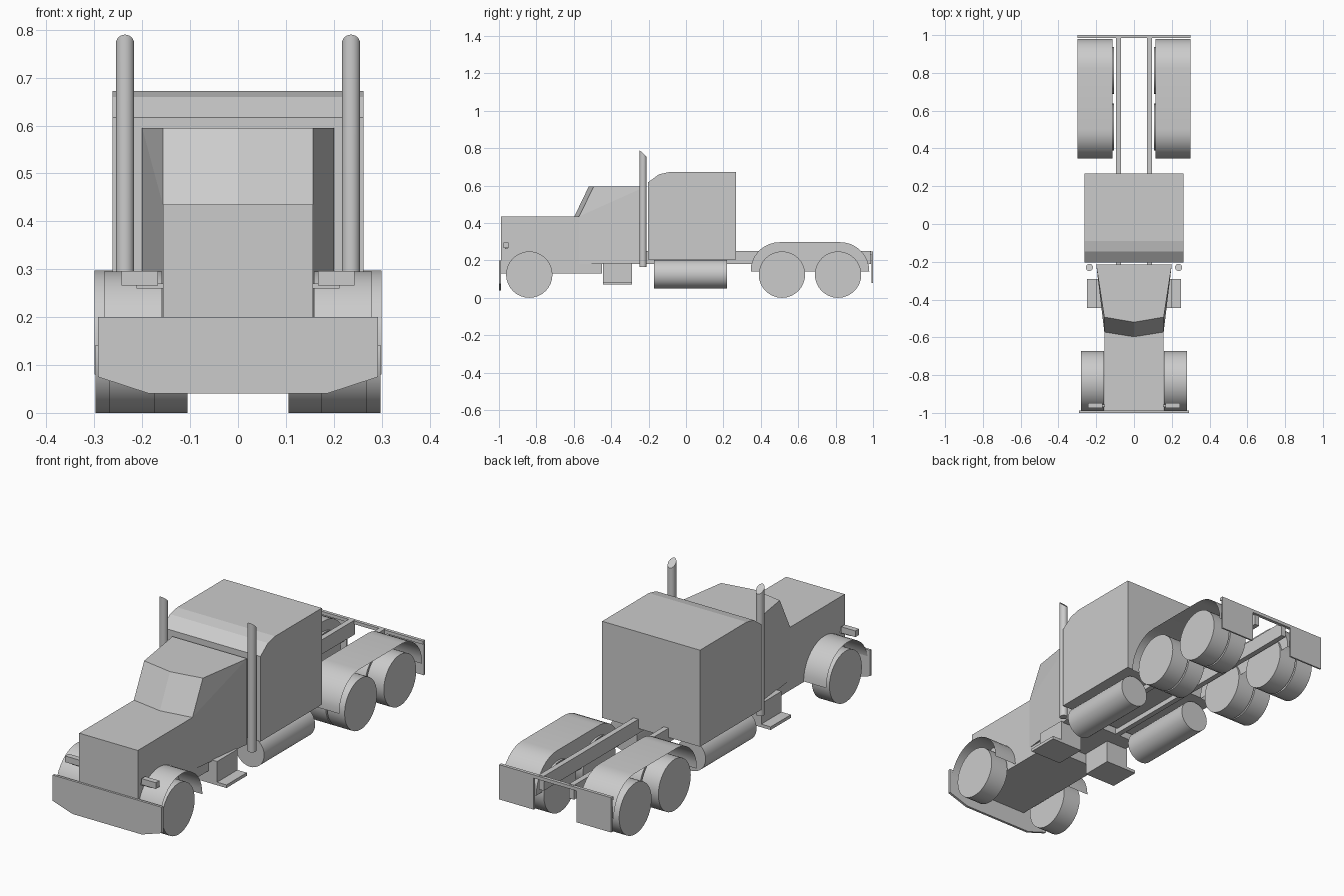
import bpy, bmesh
from math import pi, sin, cos, radians

if "Cube" in bpy.data.objects:
    bpy.data.objects.remove(bpy.data.objects["Cube"])


def finish(name, bm, mirror=False, fix=True):
    if fix:
        bmesh.ops.recalc_face_normals(bm, faces=bm.faces)
    me = bpy.data.meshes.new(name)
    bm.to_mesh(me)
    bm.free()
    ob = bpy.data.objects.new(name, me)
    bpy.context.collection.objects.link(ob)
    if mirror:
        ob.modifiers.new("Mirror", 'MIRROR').use_mirror_merge = False
    return ob


def box(name, x, y, z, mirror=False):
    bm = bmesh.new()
    bmesh.ops.create_cube(bm, size=1)
    for v in bm.verts:
        for i, (a, b) in enumerate((x, y, z)):
            v.co[i] = b if v.co[i] > 0 else a
    return finish(name, bm, mirror)


def extrude(name, pts, axis, a, b, mirror=False):
    """Prism: 2D profile pushed along an axis (0 = x, 1 = y)."""
    bm = bmesh.new()
    rings = []
    for d in (a, b):
        rings.append([bm.verts.new((d, p, q) if axis == 0 else (p, d, q)) for p, q in pts])
        bm.faces.new(rings[-1])
    n = len(pts)
    for i in range(n):
        j = (i + 1) % n
        bm.faces.new((rings[0][i], rings[0][j], rings[1][j], rings[1][i]))
    return finish(name, bm, mirror)


def arc(cy, cz, r, a0, a1, n):
    return [(cy + r * cos(radians(a0 + (a1 - a0) * i / n)),
             cz + r * sin(radians(a0 + (a1 - a0) * i / n))) for i in range(n + 1)]


def fender(name, pts, x0, x1):
    """Thin arched sheet, with a wall on the inboard side."""
    bm = bmesh.new()
    inner = [bm.verts.new((x0, y, z)) for y, z in pts]
    outer = [bm.verts.new((x1, y, z)) for y, z in pts]
    bm.faces.new(inner)
    for i in range(len(pts) - 1):
        bm.faces.new((inner[i], outer[i], outer[i + 1], inner[i + 1]))
    return finish(name, bm, True)


def smooth(ob):
    bpy.ops.object.select_all(action='DESELECT')
    ob.select_set(True)
    bpy.context.view_layer.objects.active = ob
    bpy.ops.object.shade_smooth_by_angle(angle=radians(30))


def x_cylinder(name, x0, x1, y, z, r, n=32):
    smooth(extrude(name, arc(y, z, r, 0, 360 * (n - 1) / n, n - 1), 0, x0, x1, True))


# Hood and lower body
box("hood", (-.157, .157), (-.99, -.56), (.13, .435))
box("cab_floor", (-.157, .157), (-.57, -.45), (.13, .2))

# Cab with a V-shaped windshield, widening to the rear
bm = bmesh.new()
for x, y, z in [(.157, -.572, .18), (0, -.597, .18), (.157, -.572, .435), (0, -.597, .435),
                (.157, -.493, .595), (0, -.52, .595), (.2, -.215, .18), (.2, -.215, .595)]:
    for s in ((-1, 1) if x else (1,)):
        bm.verts.new((s * x, y, z))
bmesh.ops.convex_hull(bm, input=bm.verts)
bmesh.ops.dissolve_limit(bm, angle_limit=radians(1), verts=bm.verts, edges=bm.edges)
finish("cab", bm)

# Sleeper with a rounded front roof
extrude("sleeper", [(-.203, .205), (.267, .205), (.267, .672), (-.09, .672),
                    (-.145, .66), (-.203, .617)], 0, -.262, .262)

# Chassis rails
box("frame_rail", (.068, .094), (-.45, .99), (.18, .25), True)

# Bumper with cut lower corners
extrude("front_bumper", [(-.292, .2), (-.292, .075), (-.185, .04), (.185, .04),
                         (.292, .075), (.292, .2)], 1, -1, -.988)

# Headlights and brackets
box("headlight", (.167, .243), (-.975, -.948), (.266, .296), True)
box("headlight_bracket", (.15, .212), (-.968, -.955), (.26, .27), True)

# Steps
box("step_box", (.08, .2), (-.445, -.29), (.07, .185), True)
box("step_plate", (.19, .25), (-.445, -.29), (.07, .085), True)

# Fuel tanks
smooth(extrude("fuel_tank", arc(.183, .126, .076, 0, 360 * 31 / 32, 31), 1, -.17, .22, True))

# Exhaust stacks with slanted tips
bm = bmesh.new()
bmesh.ops.create_cone(bm, cap_ends=True, segments=24, radius1=.019, radius2=.019, depth=1)
for v in bm.verts:
    top = v.co.z > 0
    v.co.z = .772 - .95 * v.co.y if top else .165
    v.co.x += .236
    v.co.y -= .23
smooth(finish("exhaust_stack", bm, True))

# Wheels: single in front, doubles on the two rear axles
x_cylinder("front_wheel", .173, .268, -.838, .124, .124)
for k, y in enumerate((.513, .813)):
    x_cylinder(f"rear_inner_wheel_{k + 1}", .105, .198, y, .124, .124)
    x_cylinder(f"rear_outer_wheel_{k + 1}", .205, .298, y, .124, .124)

# Fenders
smooth(fender("front_fender", arc(-.832, .135, .16, 0, 180, 18), .159, .28))
smooth(fender("rear_fender", [(.98, .14)] + arc(.825, .142, .155, 10, 90, 8)
              + arc(.5, .142, .155, 90, 170, 8) + [(.347, .14)], .115, .3))

# Rear crossbar and mud flaps
box("rear_crossbar", (-.3, .3), (.984, 1), (.232, .248))
box("mud_flap", (.115, .3), (.992, 1), (.08, .24), True)
